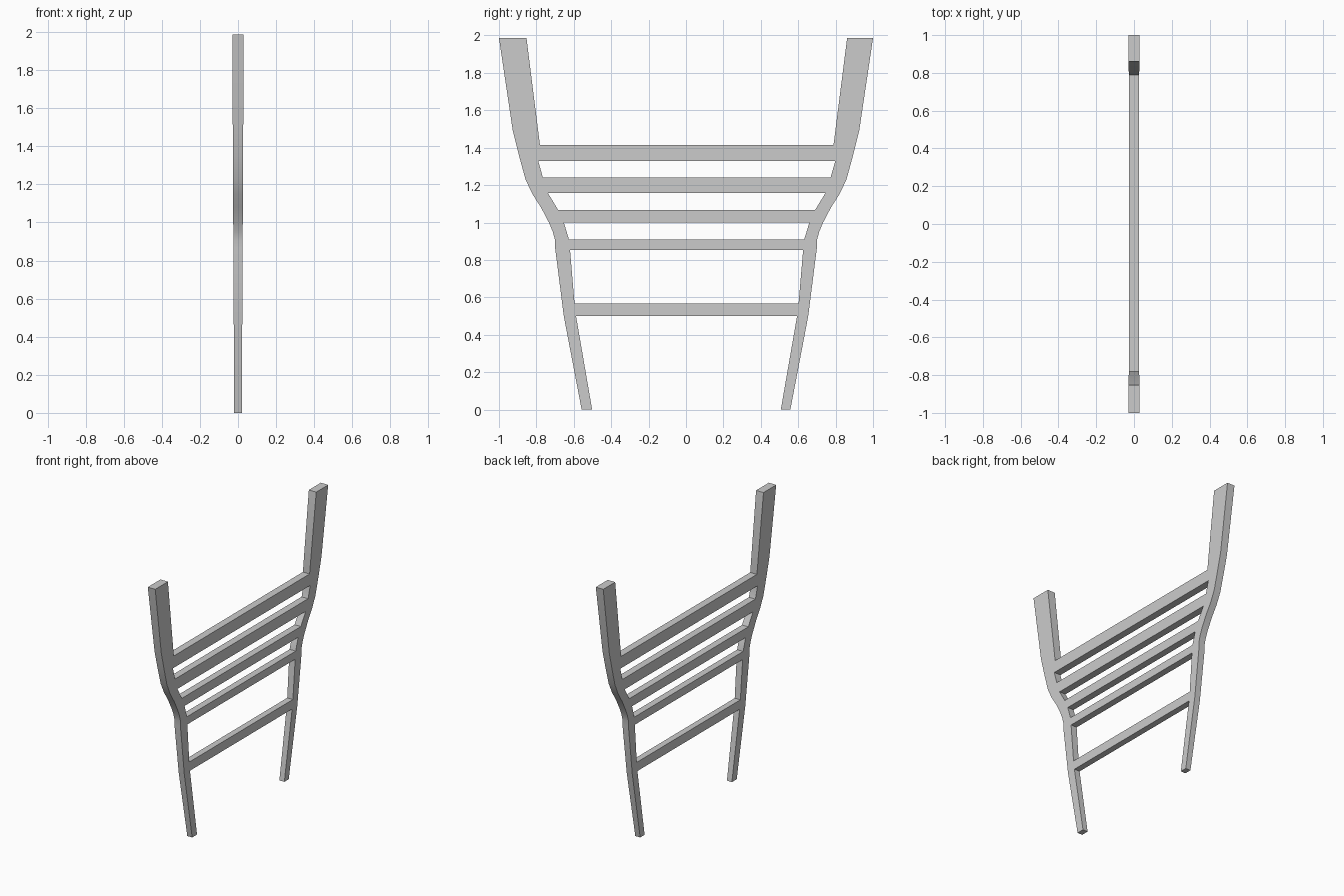
import bpy, bmesh, math

if "Cube" in bpy.data.objects:
    bpy.data.objects.remove(bpy.data.objects["Cube"])

# Side profiles of a rail as (distance from centre, height), top to bottom
OUTER = [(1.0, 1.987), (0.926, 1.49), (0.892, 1.355), (0.858, 1.23), (0.82, 1.15),
         (0.775, 1.08), (0.733, 1.0), (0.712, 0.95), (0.70, 0.905), (0.70, 0.866),
         (0.653, 0.497), (0.558, 0.0)]
INNER = [(0.853, 1.987), (0.781, 1.415), (0.79, 1.328), (0.765, 1.24), (0.738, 1.157),
         (0.684, 1.068), (0.653, 1.0), (0.626, 0.91), (0.62, 0.852), (0.596, 0.567),
         (0.588, 0.5), (0.502, 0.0)]


def half_depth(z):
    return 0.02 + 0.005 * z


def slab(name, profile):
    """Solid with a y-z outline whose depth tapers towards the ground."""
    bm = bmesh.new()
    front = [bm.verts.new((half_depth(z), y, z)) for y, z in profile]
    back = [bm.verts.new((-half_depth(z), y, z)) for y, z in profile]
    bm.faces.new(front)
    bm.faces.new(back[::-1])
    n = len(profile)
    for i in range(n):
        j = (i + 1) % n
        bm.faces.new((front[i], back[i], back[j], front[j]))
    bmesh.ops.recalc_face_normals(bm, faces=bm.faces)
    mesh = bpy.data.meshes.new(name)
    bm.to_mesh(mesh)
    bm.free()
    obj = bpy.data.objects.new(name, mesh)
    bpy.context.collection.objects.link(obj)
    return obj


# The right rail is very slightly slimmer than the left one
inner_left = [(-y, z) for y, z in INNER]
inner_right = [(y * 1.01, z) for y, z in INNER]

# Bent side rails
rails = [slab("left_rail", [(-y, z) for y, z in OUTER] + inner_left[::-1]),
         slab("right_rail", OUTER + inner_right[::-1])]
for rail in rails:
    bpy.ops.object.select_all(action='DESELECT')
    rail.select_set(True)
    bpy.context.view_layer.objects.active = rail
    bpy.ops.object.shade_smooth_by_angle(angle=math.radians(30))

# Crossbars fitted between the inner edges of the rails
for k in range(5):
    a, b = 1 + 2 * k, 2 + 2 * k
    slab(f"crossbar_{k + 1}", [inner_left[a], inner_right[a], inner_right[b], inner_left[b]])
